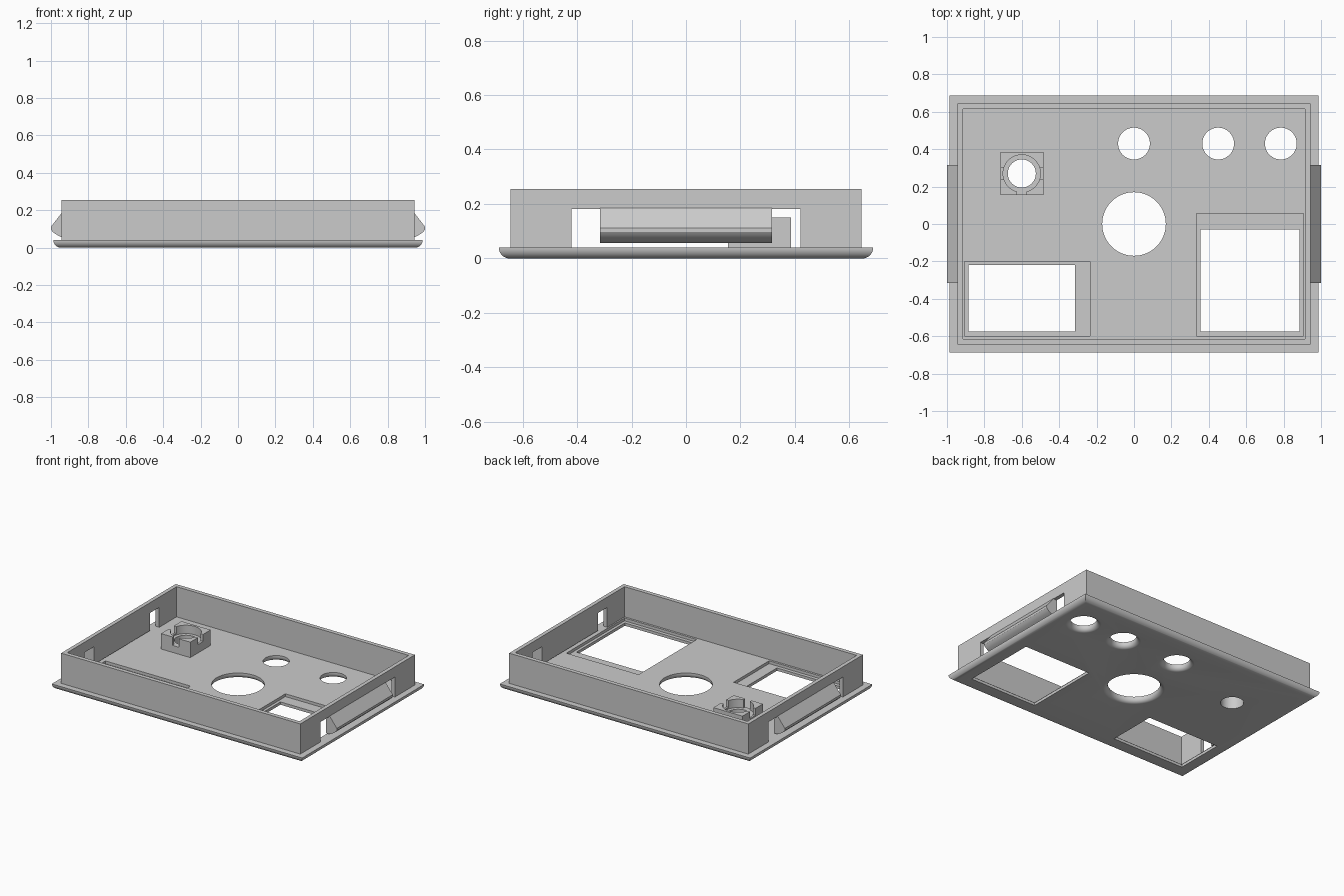
import bpy, bmesh, math

if "Cube" in bpy.data.objects:
    bpy.data.objects.remove(bpy.data.objects["Cube"], do_unlink=True)

grey = bpy.data.materials.new("plain grey")
grey.use_nodes = True
grey.diffuse_color = (0.6, 0.6, 0.6, 1)
grey.node_tree.nodes["Principled BSDF"].inputs["Base Color"].default_value = (0.6, 0.6, 0.6, 1)


def loft(name, rings):
    """Closed solid through a list of equally sized rings of points."""
    bm = bmesh.new()
    loops = [[bm.verts.new(p) for p in ring] for ring in rings]
    n = len(loops[0])
    for a, b in zip(loops, loops[1:]):
        for i in range(n):
            j = (i + 1) % n
            bm.faces.new((a[i], a[j], b[j], b[i]))
    bm.faces.new(loops[0])
    bm.faces.new(loops[-1])
    bmesh.ops.recalc_face_normals(bm, faces=bm.faces)
    mesh = bpy.data.meshes.new(name)
    bm.to_mesh(mesh)
    bm.free()
    mesh.materials.append(grey)
    obj = bpy.data.objects.new(name, mesh)
    bpy.context.scene.collection.objects.link(obj)
    return obj


def rect(x0, x1, y0, y1, z):
    return [(x0, y0, z), (x1, y0, z), (x1, y1, z), (x0, y1, z)]


def box(name, x0, x1, y0, y1, z0, z1):
    return loft(name, [rect(x0, x1, y0, y1, z) for z in (z0, z1)])


def lathe(name, x, y, profile, n=64):
    return loft(name, [[(x + r * math.cos(math.tau * i / n),
                         y + r * math.sin(math.tau * i / n), z) for i in range(n)]
                       for r, z in profile])


def cut(obj, cutters):
    """Subtract every cutter, bake the result and drop the cutters."""
    for c in cutters:
        c.hide_render = True
        mod = obj.modifiers.new("cut", 'BOOLEAN')
        mod.operation, mod.solver, mod.object = 'DIFFERENCE', 'EXACT', c
    graph = bpy.context.evaluated_depsgraph_get()
    mesh = bpy.data.meshes.new_from_object(obj.evaluated_get(graph))
    obj.modifiers.clear()
    obj.data = mesh
    for c in cutters:
        bpy.data.objects.remove(c, do_unlink=True)


T = 0.04          # plate thickness
STEPS = 8
arc = [math.pi / 2 * i / STEPS for i in range(STEPS + 1)]

# Face plate with a rounded lower rim
rings = []
for a in arc:
    d = T * (1 - math.sin(a))
    rings.append(rect(d - 0.987, 0.987 - d, d - 0.687, 0.687 - d, T * (1 - math.cos(a))))
plate = loft("face_plate", rings)

# Round holes, flared on the underside
cutters = []
F = 0.03
for x, y, r in ((0, 0, 0.17), (0, 0.43, 0.085), (0.45, 0.43, 0.085), (0.785, 0.43, 0.085)):
    prof = [(r + F, -0.02)]
    prof += [(r + F * (1 - math.sin(a)), F * (1 - math.cos(a))) for a in arc]
    cutters.append(lathe("hole_cutter", x, y, prof + [(r, 0.1)]))
cutters.append(lathe("hole_cutter", -0.6, 0.27, [(0.075, -0.1), (0.075, 0.1)]))

# Rectangular windows, each in a shallow recess
for outer, inner in (((0.335, 0.905, -0.6, 0.055), (0.355, 0.885, -0.575, -0.03)),
                     ((-0.905, -0.235, -0.6, -0.2), (-0.885, -0.315, -0.575, -0.22))):
    cutters.append(box("recess_cutter", *outer, 0.02, 0.1))
    cutters.append(box("window_cutter", *inner, -0.1, 0.1))
cut(plate, cutters)

# Surrounding wall with an opening in each end
wall = box("rim_wall", -0.943, 0.943, -0.645, 0.645, 0.03, 0.255)
cut(wall, [box("inside_cutter", -0.915, 0.915, -0.615, 0.615, 0, 0.4),
           box("end_cutter", -1.2, 1.2, -0.42, 0.42, 0, 0.182)])

# Snap clips hanging in the openings
profile = [(0.915, 0.185), (0.943, 0.185), (1.0, 0.112), (1.0, 0.098),
           (0.992, 0.086), (0.978, 0.074), (0.96, 0.064), (0.943, 0.056), (0.915, 0.056)]
for side, name in ((1, "left_clip"), (-1, "right_clip")):
    loft(name, [[(side * x, y, z) for x, z in profile] for y in (-0.315, 0.315)])

# Slotted socket block around the small hole
socket = box("socket_block", -0.715, -0.485, 0.155, 0.385, 0.035, 0.15)
cut(socket, [lathe("bore_cutter", -0.6, 0.27, [(0.075, 0), (0.075, 0.3)]),
             lathe("seat_cutter", -0.6, 0.27, [(0.1, 0.09), (0.1, 0.3)]),
             box("cross_slot_cutter", -0.8, -0.4, 0.24, 0.3, 0.1, 0.3),
             box("front_slot_cutter", -0.625, -0.575, 0.1, 0.2, 0.09, 0.3)])

# Smooth the curves, keep the edges sharp
parts = [plate, wall, socket, bpy.data.objects["left_clip"], bpy.data.objects["right_clip"]]
for o in bpy.context.view_layer.objects:
    o.select_set(o in parts)
bpy.context.view_layer.objects.active = plate
bpy.ops.object.shade_smooth_by_angle(angle=math.radians(30))
